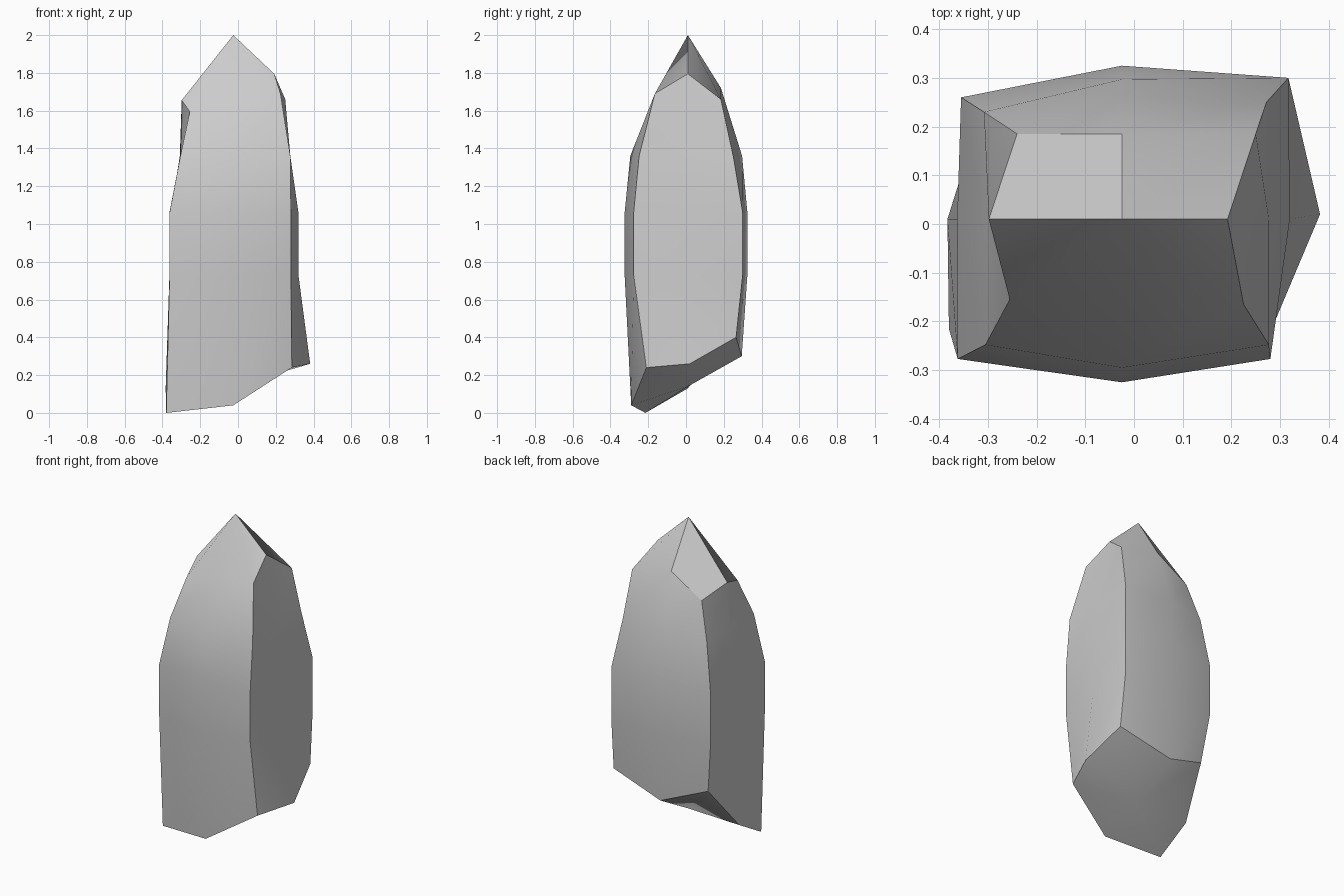
import bpy, bmesh
from math import radians

if "Cube" in bpy.data.objects:
    bpy.data.objects.remove(bpy.data.objects["Cube"])

# Outlines run: left-front, front, right-front, right, right-back, back, left-back, left
foot = [(-.38, -.215, 0), (-.025, -.29, .04), (.285, -.21, .24), (.382, .02, .26),
        (.325, .265, .40), (-.025, .295, .30), (-.315, .227, .41), (-.383, .01, .13)]
body = [(-.362, -.277), (-.025, -.325), (.28, -.277), (.32, .01),
        (.317, .30), (-.025, .325), (-.355, .26), (-.363, .01)]
shoulder = [(-.305, -.248), (-.025, -.295), (.277, -.248), (.277, .01),
            (.272, .25), (-.025, .297), (-.308, .23), (-.305, .01)]
crown = [(-.255, -.155, 1.595), (-.025, -.123, 1.655), (.225, -.165, 1.69), (.192, .01, 1.795),
         (.25, .185, 1.66), (-.025, .185, 1.72), (-.24, .185, 1.59), (-.298, .01, 1.655)]


def level(outline, z):
    return [(x, y, z) for x, y in outline]


bm = bmesh.new()
rings = [[bm.verts.new(p) for p in ring] for ring in
         (foot, level(body, .73), level(body, 1.06), level(shoulder, 1.36), crown)]

# Side walls
for low, high in zip(rings, rings[1:]):
    for i in range(8):
        j = (i + 1) % 8
        bm.faces.new((low[i], low[j], high[j], high[i]))


# Ends: four quads meeting at a centre point
def cap(ring, centre):
    c = bm.verts.new(centre)
    for i in range(0, 8, 2):
        bm.faces.new((c, ring[i - 1], ring[i], ring[i + 1]))


cap(rings[0], (-.025, .01, .14))
cap(rings[-1], (-.025, .01, 2))
bmesh.ops.recalc_face_normals(bm, faces=bm.faces)

mesh = bpy.data.meshes.new("crystal_rock")
bm.to_mesh(mesh)
bm.free()
rock = bpy.data.objects.new("crystal_rock", mesh)
bpy.context.collection.objects.link(rock)

# Soft facets with sharp main edges
bpy.context.view_layer.objects.active = rock
rock.select_set(True)
bpy.ops.object.shade_smooth_by_angle(angle=radians(30))
